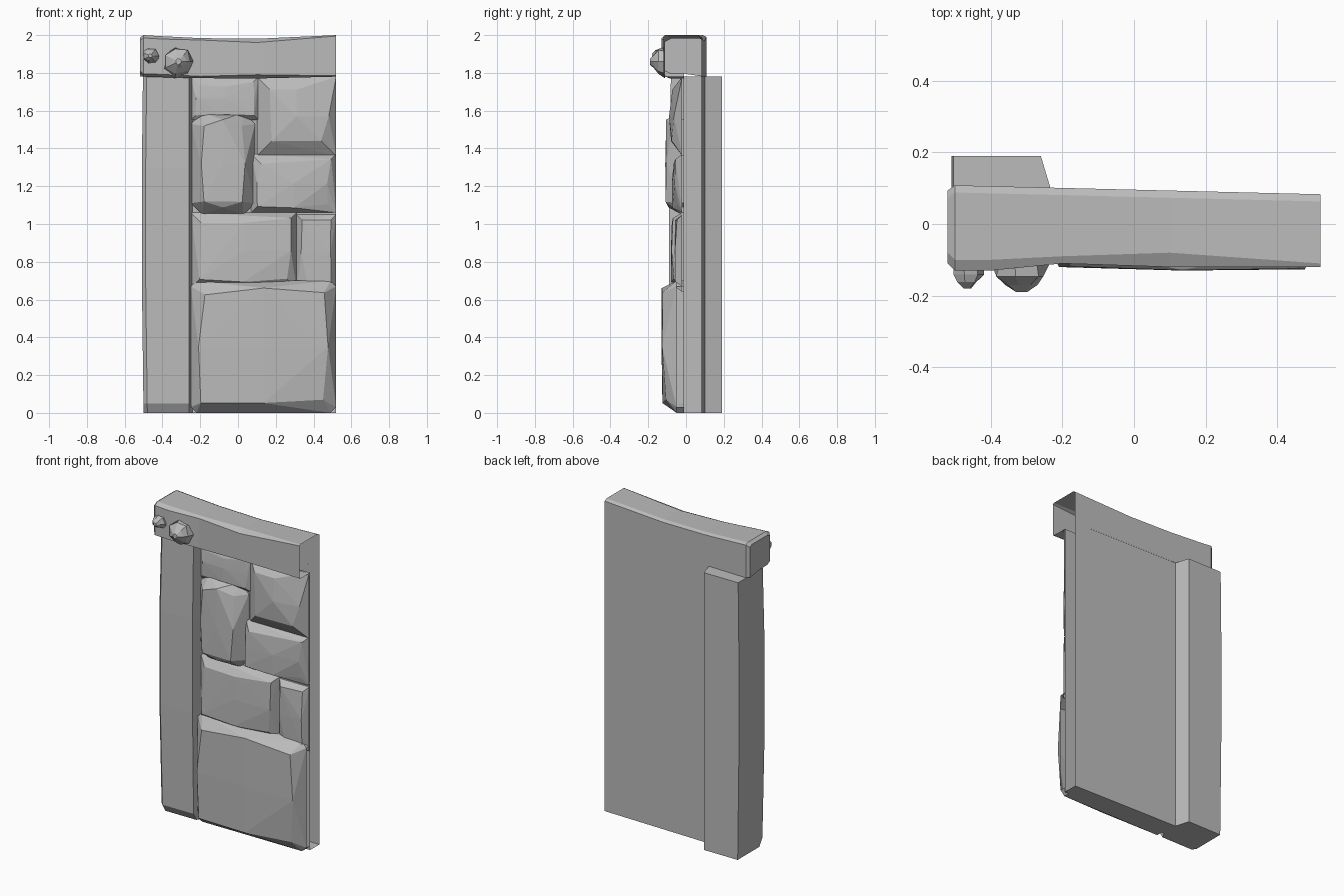
import bpy, bmesh, math, random

random.seed(4)
cube = bpy.data.objects.get("Cube")
if cube:
    bpy.data.objects.remove(cube, do_unlink=True)

GREY = (.5, .5, .5, 1)
stone_grey = bpy.data.materials.new("stone grey")
stone_grey.use_nodes = True
stone_grey.diffuse_color = GREY
stone_grey.node_tree.nodes["Principled BSDF"].inputs["Base Color"].default_value = GREY

# Shared limits of the wall, which is a shell left open at its right end
LEFT, RIGHT = -.5, .52
POST_SIDE = -.24
BEAM_BOTTOM, TOP = 1.78, 2
WALL_FRONT, WALL_BACK, POST_BACK = -.01, .09, .19


def finish(name, bm):
    bmesh.ops.recalc_face_normals(bm, faces=bm.faces)
    mesh = bpy.data.meshes.new(name)
    bm.to_mesh(mesh)
    bm.free()
    mesh.materials.append(stone_grey)
    obj = bpy.data.objects.new(name, mesh)
    bpy.context.collection.objects.link(obj)


def loft(name, rings, closed=False, first_cap=False, last_cap=False):
    """Skin equal-length rows of points, closing the rows and ends on request."""
    bm = bmesh.new()
    rows = [[bm.verts.new(point) for point in ring] for ring in rings]
    count = len(rows[0])
    for lower, upper in zip(rows, rows[1:]):
        for i in range(count if closed else count - 1):
            j = (i + 1) % count
            bm.faces.new((lower[i], lower[j], upper[j], upper[i]))
    if first_cap:
        bm.faces.new(rows[0])
    if last_cap:
        bm.faces.new(rows[-1])
    finish(name, bm)


def stone(name, left, right, bottom, top, depth, margin=.04, cut=0, rough=.15, edge=.02):
    """Chiselled shell: hull of a rectangle with cut corners and a raised, uneven front."""
    bm = bmesh.new()
    middle_x, middle_z = (left + right) / 2, (bottom + top) / 2
    half_x, half_z = (right - left) / 2, (top - bottom) / 2
    sides = (-1, 0, 1)
    for u in sides:
        for v in sides:
            corner = cut if u and v else 0
            # Outline against the wall
            for y in (WALL_FRONT, -edge):
                bm.verts.new((middle_x + u * (half_x - corner), y, middle_z + v * half_z))
                bm.verts.new((middle_x + u * half_x, y, middle_z + v * (half_z - corner)))
            # Raised facets
            bulge = depth * (1 - rough * (abs(u) + abs(v)) * random.random())
            inset = margin * random.uniform(.6, 1.4)
            bm.verts.new((middle_x + u * (half_x - inset - corner / 2), -bulge,
                          middle_z + v * (half_z - inset - corner / 2)))
    bmesh.ops.remove_doubles(bm, verts=bm.verts, dist=.001)
    hull = bmesh.ops.convex_hull(bm, input=bm.verts)
    inner = {v for v in hull["geom_interior"] if isinstance(v, bmesh.types.BMVert)}
    bmesh.ops.delete(bm, geom=list(inner), context="VERTS")
    # Open the hidden back and the cut right end
    hidden = [f for f in bm.faces
              if min(v.co.y for v in f.verts) > WALL_FRONT - .001
              or min(v.co.x for v in f.verts) > RIGHT - .001]
    bmesh.ops.delete(bm, geom=hidden, context="FACES")
    finish(name, bm)


# Wall shell: front behind the stones, underside and slightly tapering back
loft("wall_shell", [[(x, WALL_FRONT, BEAM_BOTTOM), (x, WALL_FRONT, 0),
                     (x, back, 0), (x, back, BEAM_BOTTOM)]
                    for x, back in ((POST_SIDE, .1), (RIGHT, .083))])


# Upright post, slightly swollen along its height, with a chamfered foot
def post_ring(z, front):
    outer = LEFT - .01 * math.sin(math.pi * z / TOP)
    bevel = .02
    return [(POST_SIDE + bevel / 2, WALL_BACK, z), (POST_SIDE - bevel, POST_BACK, z),
            (outer, POST_BACK, z), (outer, front + bevel, z),
            (outer + bevel, front, z), (POST_SIDE - bevel, front, z),
            (POST_SIDE, WALL_FRONT, z)]


loft("post", [post_ring(z, front) for z, front in
              ((0, -.05), (.05, -.08), (.7, -.09), (1.3, -.09), (BEAM_BOTTOM, -.08))],
     first_cap=True, last_cap=True)


# Heavy beam across the top, sagging in the middle, with a chamfered left end
def beam_ring(x, front, chamfer, end=0):
    along = (x - LEFT) / (RIGHT - LEFT)
    sag = math.sin(math.pi * along) / 50
    back = .108 - along / 40 - end
    top = TOP - sag - end
    bottom = BEAM_BOTTOM - sag / 2 + end
    return [(x, WALL_FRONT, bottom), (x, front + chamfer, bottom),
            (x, front, bottom + chamfer / 2), (x, front, top - chamfer / 2),
            (x, front + chamfer, top), (x, back - .02, top),
            (x, back, top - .01), (x, back, BEAM_BOTTOM)]


loft("top_beam", [beam_ring(-.52, -.11, .03, end=.015), beam_ring(LEFT, -.13, .03),
                  beam_ring(-.4, -.13, .03), beam_ring(-.2, -.11, .02),
                  beam_ring(.1, -.12, .04), beam_ring(RIGHT, -.12, .01)],
     first_cap=True)


# Knobbly pegs through the beam
def peg(name, x, z, radius, tip):
    rings = []
    root = -.11
    for step in (0, .45, .75, 1):
        y = root + (tip - root) * step
        ring = []
        for k in range(7):
            angle = math.tau * k / 7
            reach = radius * (1 - .8 * step ** 2) * random.uniform(.8, 1.2)
            ring.append((x + reach * math.cos(angle), y, z + reach * math.sin(angle)))
        rings.append(ring)
    loft(name, rings, closed=True, last_cap=True)


peg("small_peg", -.465, 1.89, .05, -.18)
peg("large_peg", -.315, 1.86, .08, -.19)

# Stones, from the ground up
inner_edge = POST_SIDE - .01
stone("base_stone", inner_edge, RIGHT, 0, .7, depth=.13, margin=.05, cut=.03, rough=.12, edge=.05)
stone("middle_stone", inner_edge, .31, .66, 1.06, depth=.08)
stone("middle_end_stone", .31, RIGHT, .64, 1.05, depth=.06)
stone("round_stone", inner_edge, .09, 1.05, 1.59, depth=.11, cut=.06, rough=.2)
stone("upper_end_stone", .07, RIGHT, 1.06, 1.37, depth=.075, rough=.25)
stone("top_end_stone", .1, RIGHT, 1.36, BEAM_BOTTOM, depth=.09, margin=.06, rough=.3)
stone("top_inner_stone", inner_edge, .11, 1.55, BEAM_BOTTOM, depth=.05)
